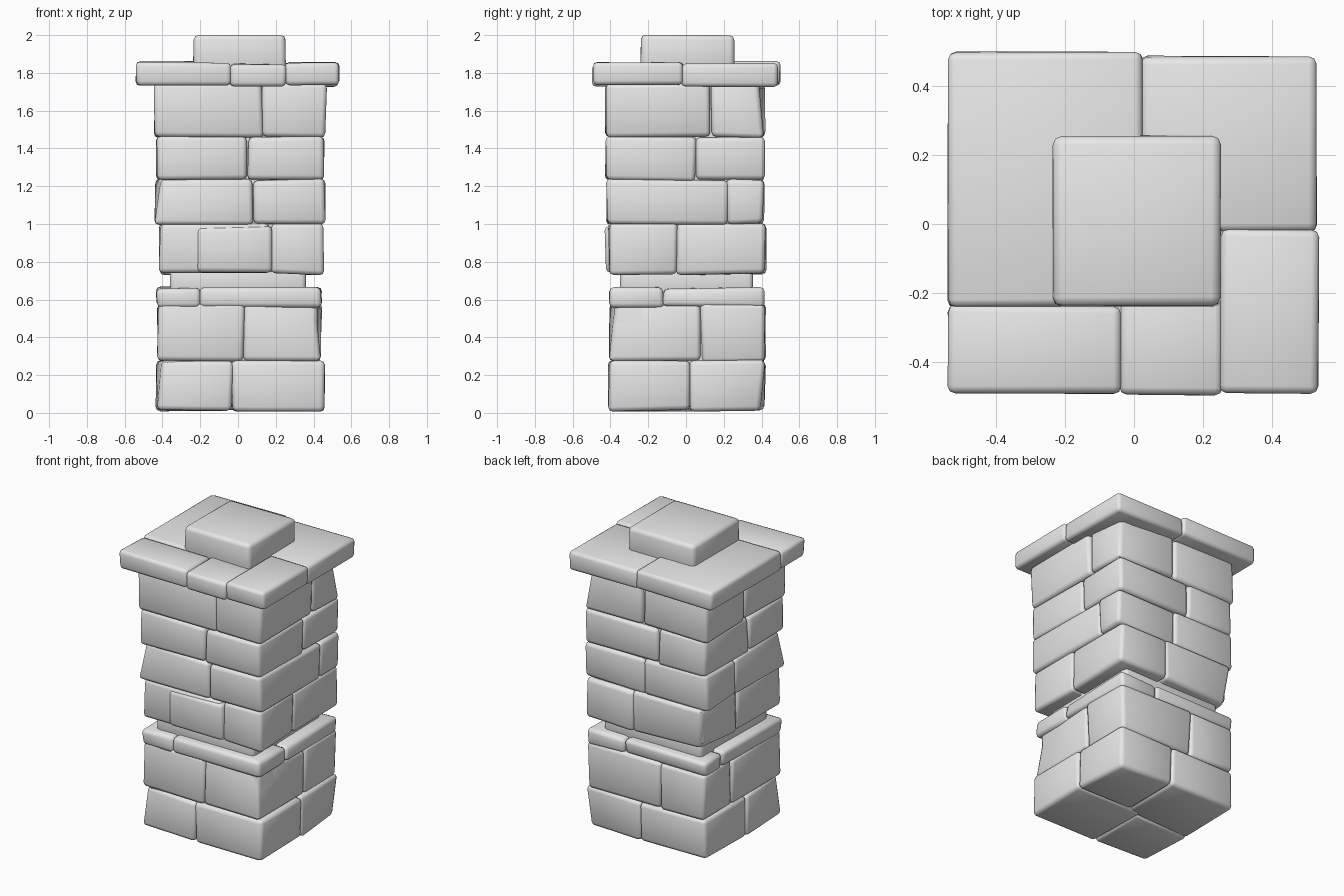
import bpy
import bmesh
import random
from mathutils import Vector

random.seed(7)

cube = bpy.data.objects.get("Cube")
if cube:
    bpy.data.objects.remove(cube, do_unlink=True)

stone_grey = bpy.data.materials.new("stone_grey")
stone_grey.use_nodes = True
stone_grey.diffuse_color = (0.8, 0.8, 0.8, 1)
stone_grey.node_tree.nodes["Principled BSDF"].inputs["Base Color"].default_value = (0.8, 0.8, 0.8, 1)

parts = []


def stone(name, x, y, z, bevel=0.024, jitter=0.007, chip=0.0):
    """Rounded, slightly irregular block spanning the given ranges."""
    bm = bmesh.new()
    bmesh.ops.create_cube(bm, size=1)
    for v in bm.verts:
        v.co = Vector([r[0] if c < 0 else r[1] for c, r in zip(v.co, (x, y, z))])
        v.co += Vector([random.uniform(-jitter, jitter) for _ in range(3)])
        v.co.z = max(v.co.z, 0)
    if chip:
        # Knock back the outermost corner on a random end
        outer = sorted(bm.verts, key=lambda v: v.co.xy.length)[-2:]
        corner = random.choice(outer)
        corner.co.xy *= 1 - chip
    bmesh.ops.bevel(bm, geom=bm.edges[:], offset=bevel, segments=2,
                    profile=0.5, affect='EDGES', clamp_overlap=True)
    bmesh.ops.recalc_face_normals(bm, faces=bm.faces[:])
    mesh = bpy.data.meshes.new(name)
    bm.to_mesh(mesh)
    bm.free()
    mesh.materials.append(stone_grey)
    obj = bpy.data.objects.new(name, mesh)
    bpy.context.collection.objects.link(obj)
    parts.append(obj)
    return obj


def course(name, x, y, z, front, right, back, left, chips=()):
    """Ring of four corner stones; each argument gives that side's joint."""
    corners = {
        "front_right": ((x[0], front), (y[0], right)),
        "front_left": ((front, x[1]), (y[0], left)),
        "back_left": ((back, x[1]), (left, y[1])),
        "back_right": ((x[0], back), (right, y[1])),
    }
    for corner, (xs, ys) in corners.items():
        stone(f"{name}_{corner}_stone", xs, ys, z,
              chip=0.07 if corner in chips else 0)


# Hidden cores that close the joints
stone("lower_core", (-0.40, 0.42), (-0.38, 0.39), (0.03, 0.64), jitter=0)
stone("upper_core", (-0.40, 0.42), (-0.38, 0.39), (0.76, 1.76), jitter=0)
stone("neck", (-0.36, 0.36), (-0.35, 0.355), (0.62, 0.77), jitter=0)

# Lower pier
course("base", (-0.43, 0.455), (-0.41, 0.42), (0.012, 0.275),
       -0.03, -0.02, 0.05, 0.02, ("front_right", "back_left"))
course("plinth", (-0.425, 0.44), (-0.405, 0.42), (0.27, 0.575),
       0.03, 0.12, -0.10, 0.08, ("front_left",))
course("ledge", (-0.43, 0.442), (-0.405, 0.412), (0.56, 0.662),
       -0.20, 0.23, 0.17, -0.12)

# Upper pier, with a sunken stone at the lower front
course("lower_shaft", (-0.415, 0.45), (-0.41, 0.42), (0.735, 1.005),
       0.17, 0.05, 0.10, -0.05, ("back_right",))
stone("front_proud_stone", (-0.22, 0.18), (-0.425, -0.2), (0.74, 0.985))
course("middle_shaft", (-0.44, 0.46), (-0.42, 0.41), (1.0, 1.235),
       0.08, 0.10, 0.02, 0.22, ("front_right",))
course("high_shaft", (-0.43, 0.455), (-0.425, 0.412), (1.23, 1.465),
       0.05, -0.05, -0.08, 0.05)
course("top_shaft", (-0.44, 0.465), (-0.425, 0.415), (1.46, 1.745),
       0.13, 0.0, 0.03, 0.13, ("back_left",))
stone("right_wedge_stone", (-0.435, -0.2), (0.0, 0.19), (1.475, 1.74))

# Overhanging cap slabs
cap = {"jitter": 0.004, "bevel": 0.022}
stone("cap_core", (-0.46, 0.46), (-0.42, 0.42), (1.75, 1.835), jitter=0)
stone("cap_front_right_slab", (-0.54, -0.035), (-0.492, -0.235), (1.735, 1.855), **cap)
stone("cap_front_middle_slab", (-0.04, 0.255), (-0.495, -0.2), (1.727, 1.848), **cap)
stone("cap_front_left_slab", (0.25, 0.537), (-0.49, -0.015), (1.735, 1.856), **cap)
stone("cap_back_left_slab", (0.02, 0.53), (-0.025, 0.488), (1.728, 1.85), **cap)
stone("cap_back_right_slab", (-0.54, 0.025), (-0.24, 0.5), (1.735, 1.862), **cap)

# Crowning block
stone("crown_block", (-0.236, 0.252), (-0.24, 0.255), (1.79, 2.0),
      bevel=0.026, jitter=0.003)

# Smooth shading on every stone
bpy.ops.object.select_all(action='DESELECT')
for obj in parts:
    obj.select_set(True)
bpy.context.view_layer.objects.active = parts[0]
bpy.ops.object.shade_smooth_by_angle(angle=0.9)
